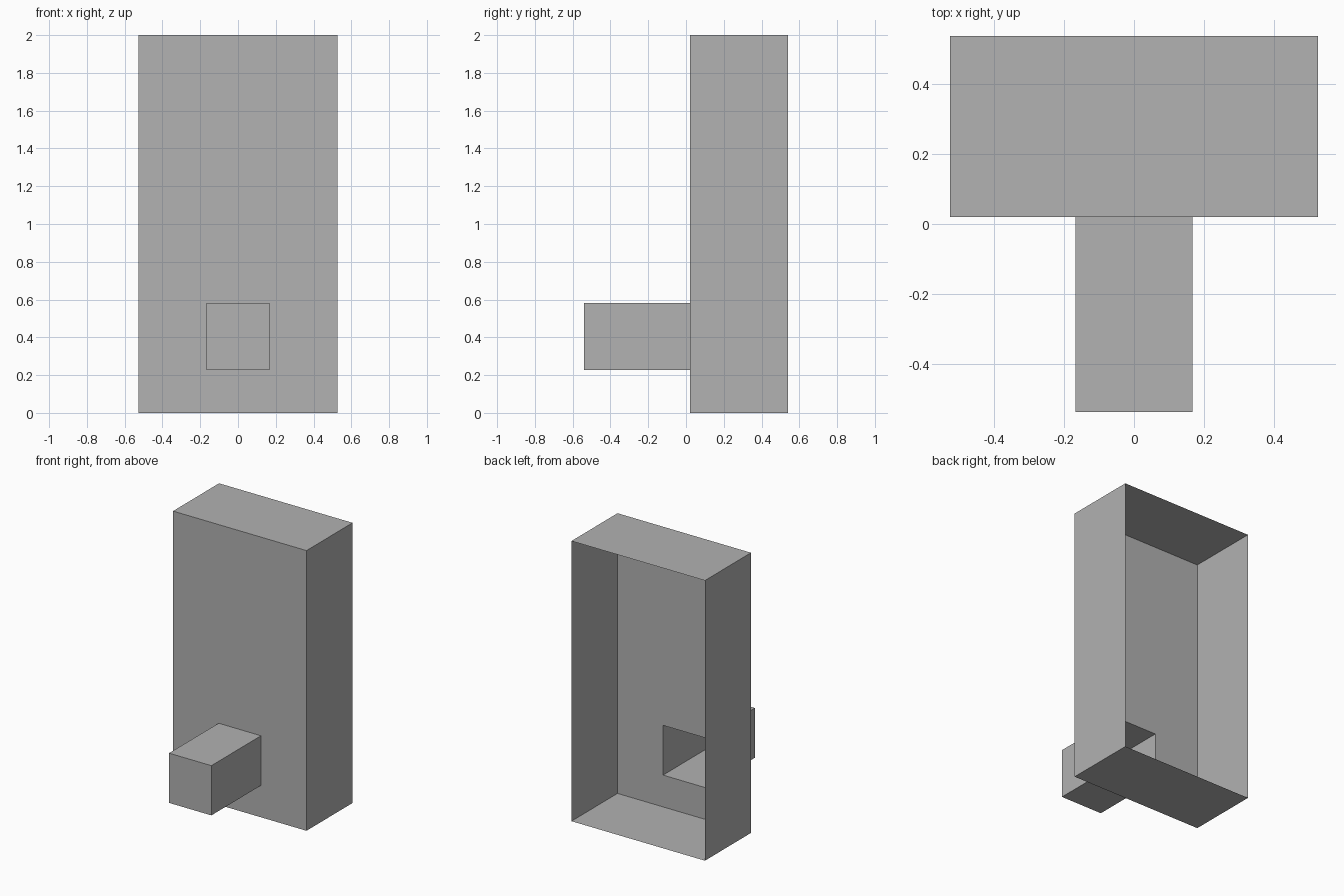
import bpy
import bmesh

cube = bpy.data.objects.get("Cube")
if cube:
    bpy.data.objects.remove(cube, do_unlink=True)

grey = bpy.data.materials.new("plain grey")
grey.use_nodes = True
colour = (0.445, 0.445, 0.445, 1)
grey.diffuse_color = colour
grey.node_tree.nodes["Principled BSDF"].inputs["Base Color"].default_value = colour

# Half width, bottom and top of the housing and of the front duct
HOUSING = (0.527, 0.0, 2.0)
DUCT = (0.167, 0.227, 0.582)
BACK, PANEL, FRONT = 0.539, 0.02, -0.539


def shell(name, rings, cap=False):
    """Skin a row of rectangular rings, ordered back to front, with an optional end cap."""
    bm = bmesh.new()
    loops = []
    for (half, low, high), y in rings:
        corners = ((-half, low), (half, low), (half, high), (-half, high))
        loops.append([bm.verts.new((x, y, z)) for x, z in corners])
    for a, b in zip(loops, loops[1:]):
        for i in range(4):
            j = (i + 1) % 4
            bm.faces.new((a[i], a[j], b[j], b[i]))
    if cap:
        bm.faces.new(loops[-1])
    # Make the first side wall face away from the axis, and the rest follow its winding
    bm.normal_update()
    bm.faces.ensure_lookup_table()
    if bm.faces[0].normal.z > 0:
        bmesh.ops.reverse_faces(bm, faces=bm.faces[:])
    mesh = bpy.data.meshes.new(name)
    bm.to_mesh(mesh)
    bm.free()
    mesh.materials.append(grey)
    obj = bpy.data.objects.new(name, mesh)
    bpy.context.collection.objects.link(obj)
    return obj


# Open-backed housing whose front panel has a rectangular opening
shell("housing", [(HOUSING, BACK), (HOUSING, PANEL), (DUCT, PANEL)])

# Hollow duct leading forward from the opening, closed at its front end
shell("front_duct", [(DUCT, PANEL), (DUCT, FRONT)], cap=True)
